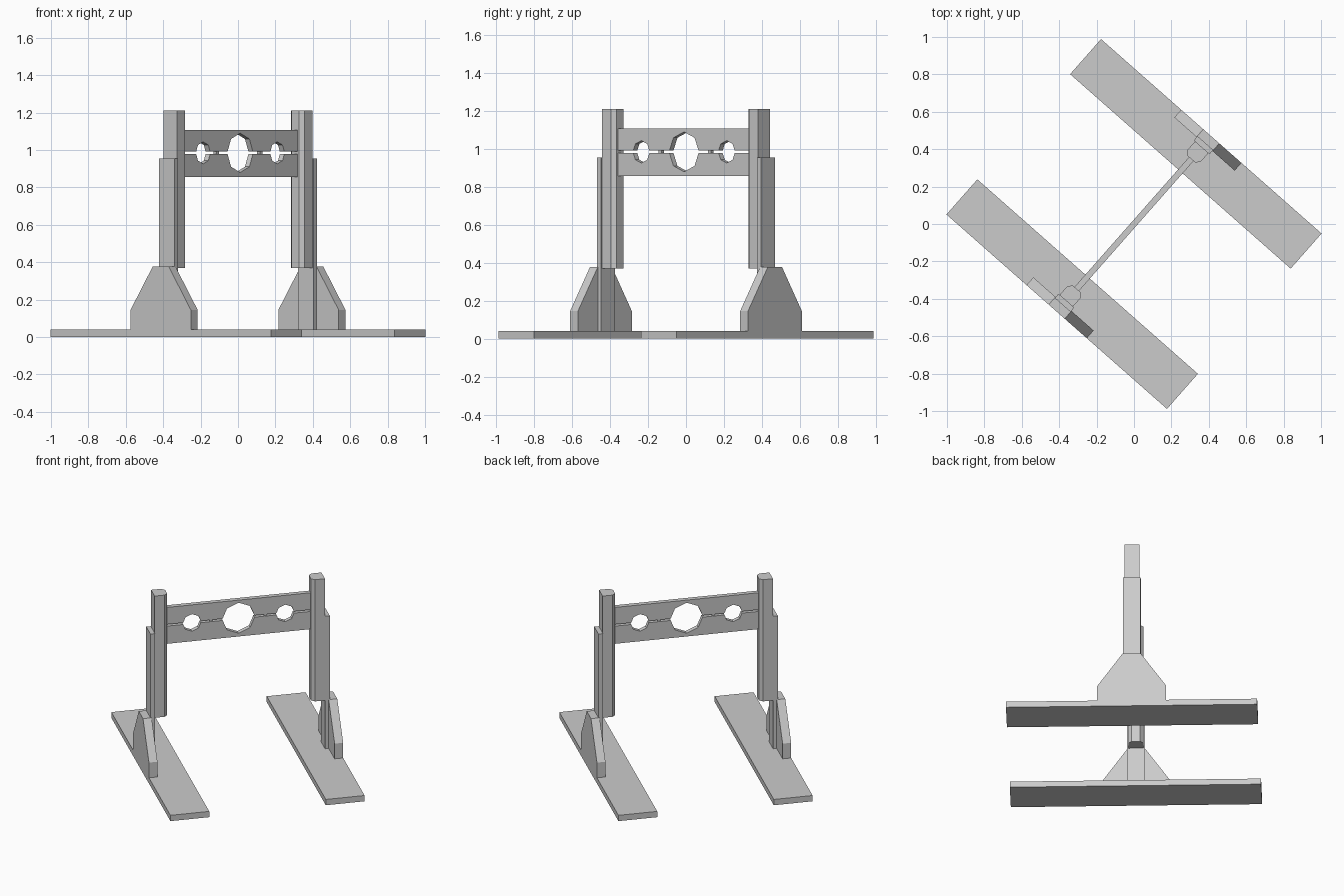
import bpy, bmesh
from math import radians, cos, sin, pi
from mathutils import Matrix

if "Cube" in bpy.data.objects:
    bpy.data.objects.remove(bpy.data.objects["Cube"])

# Whole model is laid out along local x (crossbar) and y (feet), then turned
TURN = Matrix.Rotation(radians(48.6), 4, 'Z')
MID_Z = 0.985


def prism(name, profile, axis, lo, hi):
    """Extrude a 2D profile along axis; profile is (y,z), (x,z) or (x,y)."""
    def place(a, b, t):
        return {'x': (t, a, b), 'y': (a, t, b), 'z': (a, b, t)}[axis]
    bm = bmesh.new()
    ends = [[bm.verts.new(place(a, b, t)) for a, b in profile] for t in (lo, hi)]
    bm.faces.new(ends[0])
    bm.faces.new(ends[1])
    n = len(profile)
    for i in range(n):
        j = (i + 1) % n
        bm.faces.new((ends[0][i], ends[0][j], ends[1][j], ends[1][i]))
    bmesh.ops.recalc_face_normals(bm, faces=bm.faces)
    bm.transform(TURN)
    mesh = bpy.data.meshes.new(name)
    bm.to_mesh(mesh)
    bm.free()
    obj = bpy.data.objects.new(name, mesh)
    bpy.context.collection.objects.link(obj)
    return obj


def rect(a0, a1, b0, b1):
    return [(a0, b0), (a1, b0), (a1, b1), (a0, b1)]


for side, s in (("left", -1), ("right", 1)):
    # foot plank
    prism(f"{side}_foot_plank", rect(s * .375, s * .625, -.786, .786), 'z', 0, .04)
    # main post with chamfered inner corners
    post = [(.548, -.0475), (.548, .0475), (.484, .0475),
            (.463, .0275), (.463, -.0275), (.484, -.0475)]
    prism(f"{side}_main_post", [(s * x, y) for x, y in post], 'z', .37, 1.21)
    # backing post standing on the plank
    prism(f"{side}_backing_post", rect(s * .547, s * .577, -.056, .056), 'z', .038, .955)
    # tapered brace
    brace = [(-.215, .038), (.215, .038), (.215, .145),
             (.057, .377), (-.057, .377), (-.215, .145)]
    prism(f"{side}_brace", brace, 'x', s * .57, s * .625)
    # spacer peg between the boards
    prism(f"{side}_spacer_peg", rect(s * .165, s * .185, -.01, .01), 'z', .97, 1.0)

# boards with half-octagon cut-outs for wrists and neck
for name, s, height in (("upper_board", 1, .123), ("lower_board", -1, .128)):
    edge = [(-.475, .006)]
    for centre, r in ((-.3, .059), (0, .105), (.3, .059)):
        edge.append((centre - r + .0025, .006))
        edge += [(centre - r * cos(k * pi / 4), r * sin(k * pi / 4)) for k in (1, 2, 3)]
        edge.append((centre + r - .0025, .006))
    edge += [(.475, .006), (.475, height), (-.475, height)]
    prism(name, [(x, MID_Z + s * z) for x, z in edge], 'y', -.016, .016)
